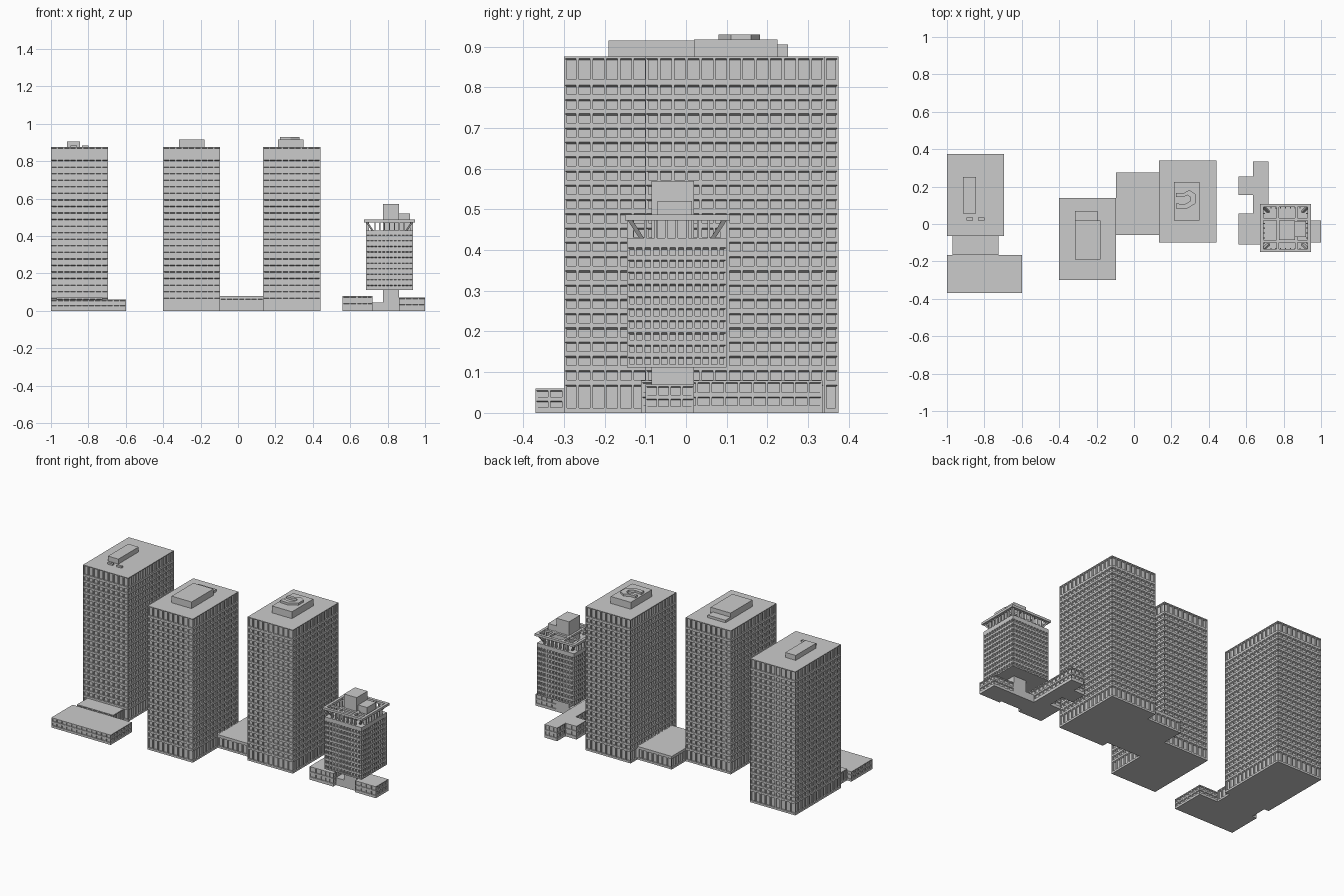
import bpy, bmesh
from mathutils import Vector

if "Cube" in bpy.data.objects:
    bpy.data.objects.remove(bpy.data.objects["Cube"])


def finish(name, bm):
    bmesh.ops.remove_doubles(bm, verts=bm.verts, dist=0.00005)
    me = bpy.data.meshes.new(name)
    bm.to_mesh(me)
    bm.free()
    ob = bpy.data.objects.new(name, me)
    bpy.context.collection.objects.link(ob)
    return ob


def box(name, x0, x1, y0, y1, z0, z1):
    bm = bmesh.new()
    bmesh.ops.create_cube(bm, size=1)
    for v in bm.verts:
        v.co = Vector(((x0 + x1) / 2 + v.co.x * (x1 - x0),
                       (y0 + y1) / 2 + v.co.y * (y1 - y0),
                       (z0 + z1) / 2 + v.co.z * (z1 - z0)))
    return finish(name, bm)


def prism(name, pts, z0, z1):
    bm = bmesh.new()
    f = bm.faces.new([bm.verts.new((x, y, z0)) for x, y in pts])
    r = bmesh.ops.extrude_face_region(bm, geom=[f])
    bmesh.ops.translate(bm, vec=(0, 0, z1 - z0),
                        verts=[g for g in r["geom"] if isinstance(g, bmesh.types.BMVert)])
    bmesh.ops.recalc_face_normals(bm, faces=bm.faces)
    return finish(name, bm)


def strut(name, a, b, w):
    # sheared square bar between two points
    bm = bmesh.new()
    bmesh.ops.create_cube(bm, size=1)
    for v in bm.verts:
        end = Vector(b if v.co.z > 0 else a)
        v.co = end + Vector((v.co.x * w, v.co.y * w, 0))
    return finish(name, bm)


def windowed_block(name, x0, x1, y0, y1, rows, nx, ny, margin, depth=0.008, slope=0.004):
    """Box whose walls are grids of recessed windows with sloping heads.
    rows: (bottom, top, window bottom, window top) or (bottom, top)."""
    bm = bmesh.new()
    c = [Vector(p) for p in ((x0, y0, 0), (x1, y0, 0), (x1, y1, 0), (x0, y1, 0))]

    def face(ps):
        bm.faces.new([bm.verts.new(p) for p in ps])

    for i in range(4):
        a, b = c[i], c[(i + 1) % 4]
        n = (nx, ny)[i % 2]
        u = (b - a).normalized()
        out = u.cross(Vector((0, 0, 1)))
        bay = (b - a).length / n

        def rect(s0, s1, za, zb, d=0):
            return [a + u * s - out * d + Vector((0, 0, z))
                    for s, z in ((s0, za), (s1, za), (s1, zb), (s0, zb))]

        for k in range(n):
            for row in rows:
                o = rect(k * bay, (k + 1) * bay, row[0], row[1])
                if len(row) == 2:
                    face(o)
                    continue
                s0, s1 = k * bay + margin, (k + 1) * bay - margin
                w = rect(s0, s1, row[2], row[3])
                g = rect(s0, s1, row[2], row[3] - slope, depth)
                for j in range(4):
                    m = (j + 1) % 4
                    face((o[j], o[m], w[m], w[j]))
                    face((w[j], w[m], g[m], g[j]))
                face(g)
    top, bot = Vector((0, 0, rows[-1][1])), Vector((0, 0, rows[0][0]))
    face([p + top for p in c])
    face([p + bot for p in reversed(c)])
    return finish(name, bm)


# three tall slabs: tall ground floor, 21 storeys, tall top floor
rows = [(0, 0.0735, 0.012, 0.069)]
for k in range(21):
    z = 0.0735 + 0.03505 * k
    rows.append((z, z + 0.03505, z + 0.0075, z + 0.0306))
z = rows[-1][1]
rows.append((z, 0.875, z + 0.009, 0.8705))
for name, x, y in (("left_tower", -1.0, -0.065), ("middle_tower", -0.40, -0.30),
                   ("right_tower", 0.135, -0.10)):
    windowed_block(name, x, x + 0.305, y, y + 0.44, rows, 9, 13, 0.0035)

# rooftop plant rooms
box("left_penthouse", -0.915, -0.845, 0.055, 0.25, 0.875, 0.905)
for x in (-0.895, -0.835):
    box("left_roof_vent", x, x + 0.035, 0.02, 0.034, 0.875, 0.885)
box("middle_penthouse", -0.315, -0.18, -0.19, 0.02, 0.875, 0.915)
box("middle_penthouse_step", -0.315, -0.195, 0.02, 0.07, 0.875, 0.89)
box("right_penthouse", 0.215, 0.35, 0.02, 0.225, 0.875, 0.917)
prism("right_roof_screen", [
    (0.225, 0.165), (0.265, 0.165), (0.295, 0.182), (0.33, 0.16), (0.33, 0.11),
    (0.28, 0.08), (0.225, 0.082), (0.225, 0.11), (0.27, 0.105), (0.30, 0.122),
    (0.30, 0.145), (0.285, 0.155), (0.265, 0.145), (0.225, 0.145)], 0.917, 0.93)


def two_rows(h):
    m = h * 0.52
    return [(0, m, h * 0.22, m - 0.002), (m, h, m + 0.008, h - 0.005)]


# low wings of the tall slabs
windowed_block("left_annex", -1.0, -0.60, -0.37, -0.165, two_rows(0.06), 12, 6, 0.003, 0.006, 0.003)
windowed_block("left_annex_link", -0.97, -0.725, -0.166, -0.064, [(0, 0.07, 0.012, 0.064)], 7, 3, 0.0035)
windowed_block("tower_link", -0.096, 0.136, -0.06, 0.275,
               [(0, 0.08, 0.012, 0.064)], 7, 10, 0.0035)

# small tower raised on a core
rows = []
for k in range(10):
    z = 0.112 + 0.0298 * k
    rows.append((z, z + 0.0298, z + 0.007, z + 0.0255))
rows.append((rows[-1][1], 0.43))
X0, X1, Y0, Y1 = 0.685, 0.935, -0.145, 0.10
windowed_block("small_tower", X0, X1, Y0, Y1, rows, 12, 12, 0.0035, 0.008, 0.004)
box("small_tower_core_base", 0.775, 0.86, -0.085, 0.02, 0, 0.112)
box("small_tower_core_top", 0.775, 0.86, -0.085, 0.02, 0.43, 0.57)
box("small_tower_core_step", 0.86, 0.92, -0.07, 0.015, 0.43, 0.52)

# open crown: perimeter ring, cross beams, fins and leaning corner struts
for y0, y1 in ((-0.15, -0.133), (0.09, 0.108)):
    box("crown_ring_beam", 0.675, 0.945, y0, y1, 0.473, 0.487)
for x0, x1 in ((0.675, 0.692), (0.928, 0.945)):
    box("crown_ring_beam", x0, x1, -0.133, 0.09, 0.473, 0.487)
for x in (0.762, 0.86):
    box("crown_cross_beam", x, x + 0.013, -0.133, 0.09, 0.474, 0.486)
for y in (-0.098, 0.02):
    box("crown_cross_beam", 0.692, 0.928, y, y + 0.013, 0.474, 0.486)
for k in range(7):
    t = -0.078 + 0.026 * k
    for y in (Y0 + 0.008, Y1 - 0.008):
        box("crown_fin", 0.81 + t - 0.003, 0.81 + t + 0.003, y - 0.008, y + 0.008, 0.43, 0.475)
    for x in (X0 + 0.008, X1 - 0.008):
        box("crown_fin", x - 0.008, x + 0.008, -0.0225 + t - 0.003, -0.0225 + t + 0.003, 0.43, 0.475)
for sx in (-1, 1):
    for sy in (-1, 1):
        strut("crown_corner_strut", (0.81 + sx * 0.092, -0.0215 + sy * 0.088, 0.43),
              (0.81 + sx * 0.122, -0.0215 + sy * 0.117, 0.475), 0.012)

# podium of the small tower
pod = two_rows(0.08)
windowed_block("podium_spine", 0.635, 0.72, -0.11, 0.335, pod, 3, 13, 0.003, 0.006, 0.003)
windowed_block("podium_north_arm", 0.56, 0.636, 0.155, 0.255, pod, 2, 3, 0.003, 0.006, 0.003)
windowed_block("podium_south_arm", 0.56, 0.636, -0.11, 0.055, pod, 2, 5, 0.003, 0.006, 0.003)
windowed_block("podium_east_wing", 0.86, 1.0, -0.10, 0.02, two_rows(0.07), 4, 4, 0.003, 0.006, 0.003)
box("podium_link", 0.719, 0.776, -0.085, 0.02, 0, 0.045)
